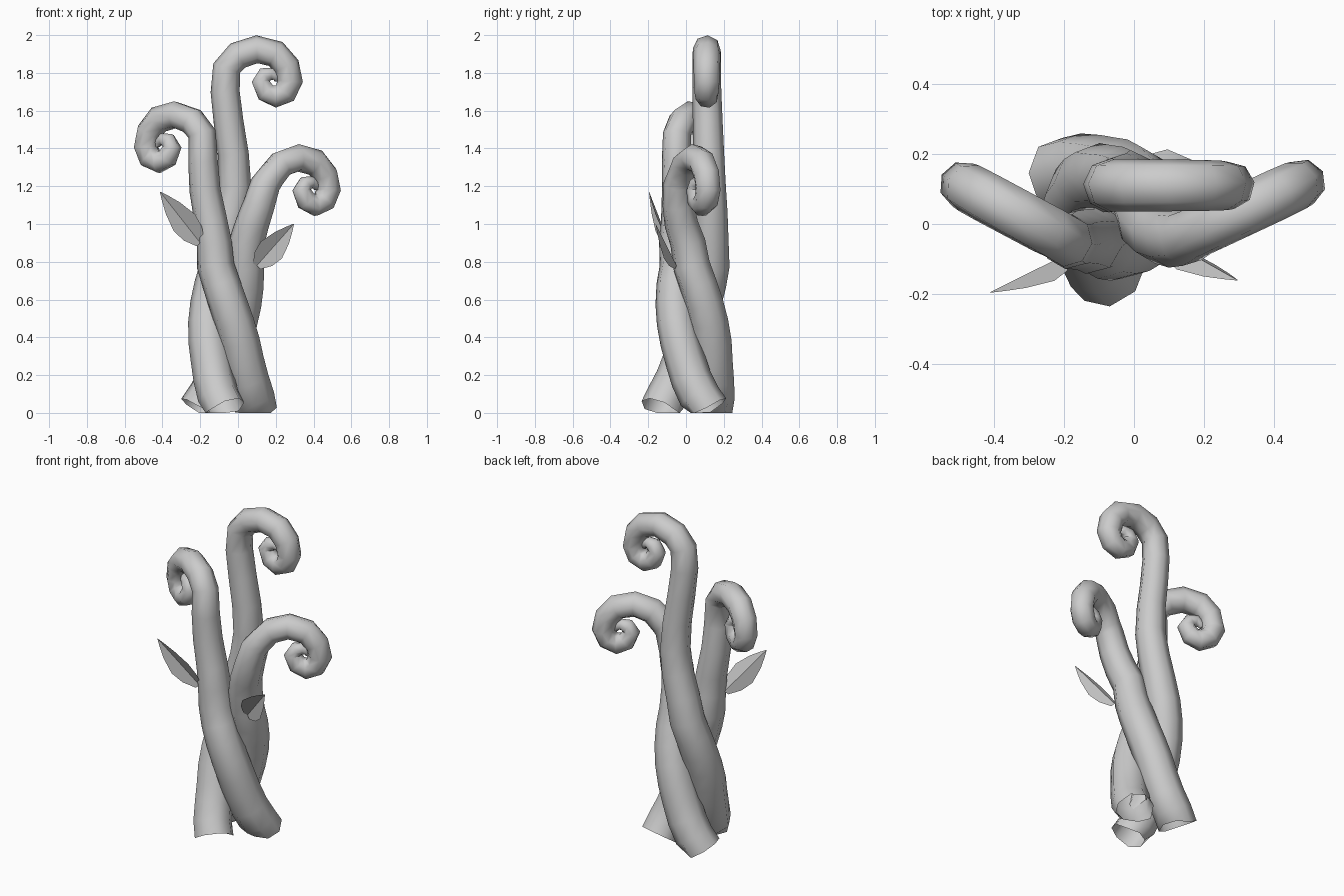
import bpy, bmesh
from math import sin, cos, radians, pi
from mathutils import Vector

if "Cube" in bpy.data.objects:
    bpy.data.objects.remove(bpy.data.objects["Cube"])

SIDES = 8
AXIS = Vector((-0.06, 0.04, 0))


def finish(name, bm, angle):
    me = bpy.data.meshes.new(name)
    bm.to_mesh(me)
    bm.free()
    ob = bpy.data.objects.new(name, me)
    bpy.context.collection.objects.link(ob)
    bpy.ops.object.select_all(action='DESELECT')
    ob.select_set(True)
    bpy.context.view_layer.objects.active = ob
    bpy.ops.object.shade_smooth_by_angle(angle=radians(angle))
    return ob


def tube(name, pts, radii):
    """Sweep an eight-sided ring along the points, open at the foot."""
    bm = bmesh.new()
    rings, side = [], Vector((1, 0, 0))
    for i, p in enumerate(pts):
        a, b = pts[max(i - 1, 0)], pts[min(i + 1, len(pts) - 1)]
        t = (b - a).normalized()
        side = (side - t * side.dot(t)).normalized()
        up = t.cross(side)
        ring = []
        for k in range(SIDES):
            ang = 2 * pi * k / SIDES
            v = p + (side * cos(ang) + up * sin(ang)) * radii[i]
            v.z = max(v.z, 0)
            ring.append(bm.verts.new(v))
        rings.append(ring)
    for r, s in zip(rings, rings[1:]):
        for k in range(SIDES):
            n = (k + 1) % SIDES
            bm.faces.new((r[k], r[n], s[n], s[k]))
    bm.faces.new(rings[-1])
    return finish(name, bm, 60)


# Curl profile: offset along the curl plane, height offset, tube radius
CURL = [(-.26, .07, .075), (-.2, .137, .075), (-.1, .17, .074), (0, .145, .073),
        (.057, .08, .071), (.076, 0, .068), (.05, -.058, .065), (0, -.08, .061),
        (-.053, -.058, .056), (-.08, 0, .05), (-.058, .032, .044),
        (-.02, .04, .034), (.005, .02, .022), (.005, 0, .012)]


def stem(name, start, mid, tip, direction):
    """Twisting foot, then hand-placed mid points, then the shared curl."""
    pts, radii = [], []
    for z in (.015, .09, .18, .28, .38, .48, .58, .68, .78):
        ang = radians(start - 200 * z)
        r = .1 + .08 * max(0, 1 - z / .24) ** 1.2
        pts.append(AXIS + Vector((r * cos(ang), r * sin(ang), z)))
        radii.append(.112 - .016 * z)
    for x, y, z, r in mid:
        pts.append(Vector((x, y, z)))
        radii.append(r)
    d = Vector(direction).normalized()
    for u, w, r in CURL:
        pts.append(Vector(tip) + d * u + Vector((0, 0, w)))
        radii.append(r)
    tube(name, pts, radii)


stem("tall_stem", -90,
     [(-.07, .13, .92), (-.035, .13, 1.06), (-.015, .125, 1.2), (-.025, .12, 1.37),
      (-.05, .115, 1.54), (-.068, .11, 1.7)] and
     [(-.07, .13, .92, .095), (-.035, .13, 1.06, .09), (-.015, .125, 1.2, .086),
      (-.025, .12, 1.37, .082), (-.05, .115, 1.54, .079), (-.068, .11, 1.7, .077)],
     (.2, .11, 1.755), (1, 0, 0))
stem("left_stem", 30,
     [(-.125, -.05, .9, .093), (-.145, -.045, 1.02, .088), (-.175, -.045, 1.18, .083),
      (-.185, -.05, 1.33, .079)],
     (-.42, .075, 1.408), (-.88, .47, 0))
stem("right_stem", 150,
     [(.045, .01, .9, .095), (.075, -.025, 1.0, .09), (.11, -.04, 1.1, .085),
      (.145, -.04, 1.21, .08)],
     (.41, .085, 1.18), (.9, .42, 0))


def leaf(name, base, tip, side):
    """Flat blade creased along its middle vein."""
    base, tip = Vector(base), Vector(tip)
    d = (tip - base).normalized()
    side = Vector(side)
    side = (side - d * side.dot(d)).normalized()
    n = d.cross(side)
    if n.y > 0:
        n = -n
    bm = bmesh.new()
    rows = []
    for t, w in ((0, .025), (.2, .06), (.42, .072), (.7, .048), (.88, .022), (1, .002)):
        c = base.lerp(tip, t)
        rows.append([bm.verts.new(c + side * w * s + n * abs(s) * w * .4)
                     for s in (-1, 0, 1)])
    for a, b in zip(rows, rows[1:]):
        for k in (0, 1):
            bm.faces.new((a[k], a[k + 1], b[k + 1], b[k]))
    finish(name, bm, 30)


leaf("left_leaf", (-.2, -.09, .9), (-.412, -.195, 1.17), (.79, 0, .61))
leaf("right_leaf", (.1, -.05, .78), (.295, -.16, 1.0), (-.75, -.1, .66))
